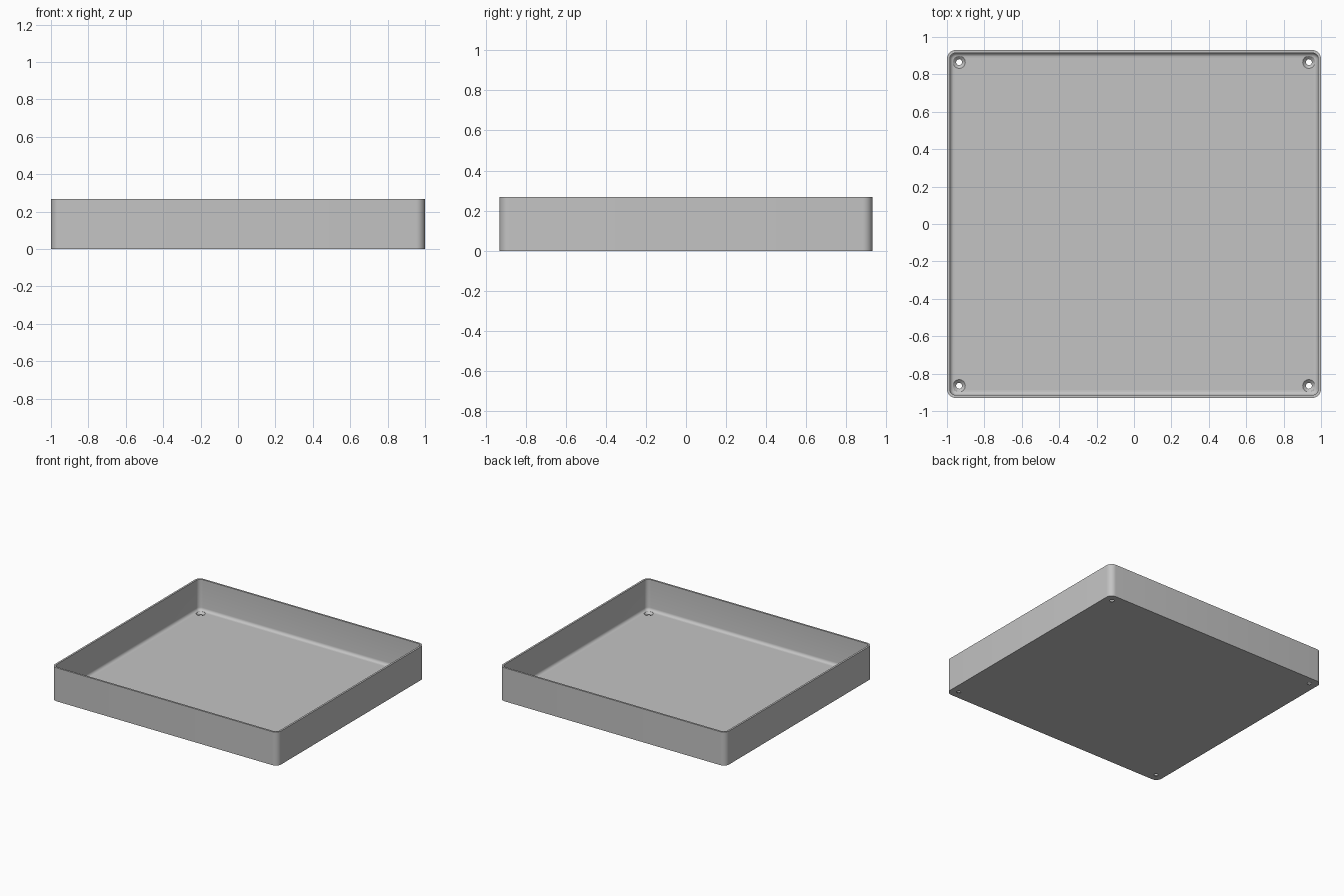
import bpy, bmesh, math

if "Cube" in bpy.data.objects:
    bpy.data.objects.remove(bpy.data.objects["Cube"])

HALF_X, HALF_Y, HEIGHT = 1.0, 0.93, 0.267
WALL, FLOOR, FILLET, CORNER = 0.015, 0.02, 0.024, 0.048
HOLE_X, HOLE_Y, HOLE_R, SINK_R = 0.935, 0.865, 0.016, 0.033
ARC = 8

grey = bpy.data.materials.new("plain grey")
grey.use_nodes = True
colour = (0.55, 0.55, 0.55, 1)
grey.diffuse_color = colour
grey.node_tree.nodes["Principled BSDF"].inputs["Base Color"].default_value = colour


def rounded_loop(bm, inset, z):
    """Ring of vertices around a rounded rectangle."""
    r = max(CORNER - inset, 0.006)
    ring = []
    for quarter, (sx, sy) in enumerate([(1, 1), (-1, 1), (-1, -1), (1, -1)]):
        cx, cy = sx * (HALF_X - inset - r), sy * (HALF_Y - inset - r)
        for i in range(ARC + 1):
            a = (quarter + i / ARC) * math.pi / 2
            ring.append(bm.verts.new((cx + r * math.cos(a), cy + r * math.sin(a), z)))
    return ring


def loft(bm, rings):
    """Skin consecutive rings and cap both ends."""
    for low, high in zip(rings, rings[1:]):
        for i in range(len(low)):
            j = (i + 1) % len(low)
            bm.faces.new((low[i], low[j], high[j], high[i]))
    bm.faces.new(rings[0][::-1])
    bm.faces.new(rings[-1])
    bmesh.ops.recalc_face_normals(bm, faces=bm.faces)


def make_object(name, bm):
    mesh = bpy.data.meshes.new(name)
    bm.to_mesh(mesh)
    bm.free()
    obj = bpy.data.objects.new(name, mesh)
    bpy.context.collection.objects.link(obj)
    mesh.materials.append(grey)
    return obj


# Tray: outer wall, rim, inner wall, rounded inner foot, floor
profile = [(0, 0), (0, HEIGHT), (WALL, HEIGHT)]
for i in range(6):
    a = i / 5 * math.pi / 2
    profile.append((WALL + FILLET * (1 - math.cos(a)),
                    FLOOR + FILLET * (1 - math.sin(a))))
bm = bmesh.new()
loft(bm, [rounded_loop(bm, inset, z) for inset, z in profile])
tray = make_object("tray", bm)

# Countersunk screw holes in the four corners
bm = bmesh.new()
hole_profile = [(HOLE_R, -0.05), (HOLE_R, 0.004), (SINK_R, FLOOR), (SINK_R, 0.08)]
for sx in (-1, 1):
    for sy in (-1, 1):
        rings = []
        for r, z in hole_profile:
            angles = [2 * math.pi * k / 32 for k in range(32)]
            rings.append([bm.verts.new((sx * HOLE_X + r * math.cos(a),
                                        sy * HOLE_Y + r * math.sin(a), z)) for a in angles])
        loft(bm, rings)
cutter = make_object("screw_hole_cutter", bm)
cutter.hide_render = True

bpy.ops.object.select_all(action="DESELECT")
tray.select_set(True)
bpy.context.view_layer.objects.active = tray
cut = tray.modifiers.new("screw_holes", "BOOLEAN")
cut.operation, cut.solver, cut.object = "DIFFERENCE", "EXACT", cutter
bpy.ops.object.modifier_apply(modifier=cut.name)
bpy.data.objects.remove(cutter)

bpy.ops.object.shade_smooth_by_angle(angle=math.radians(30))
